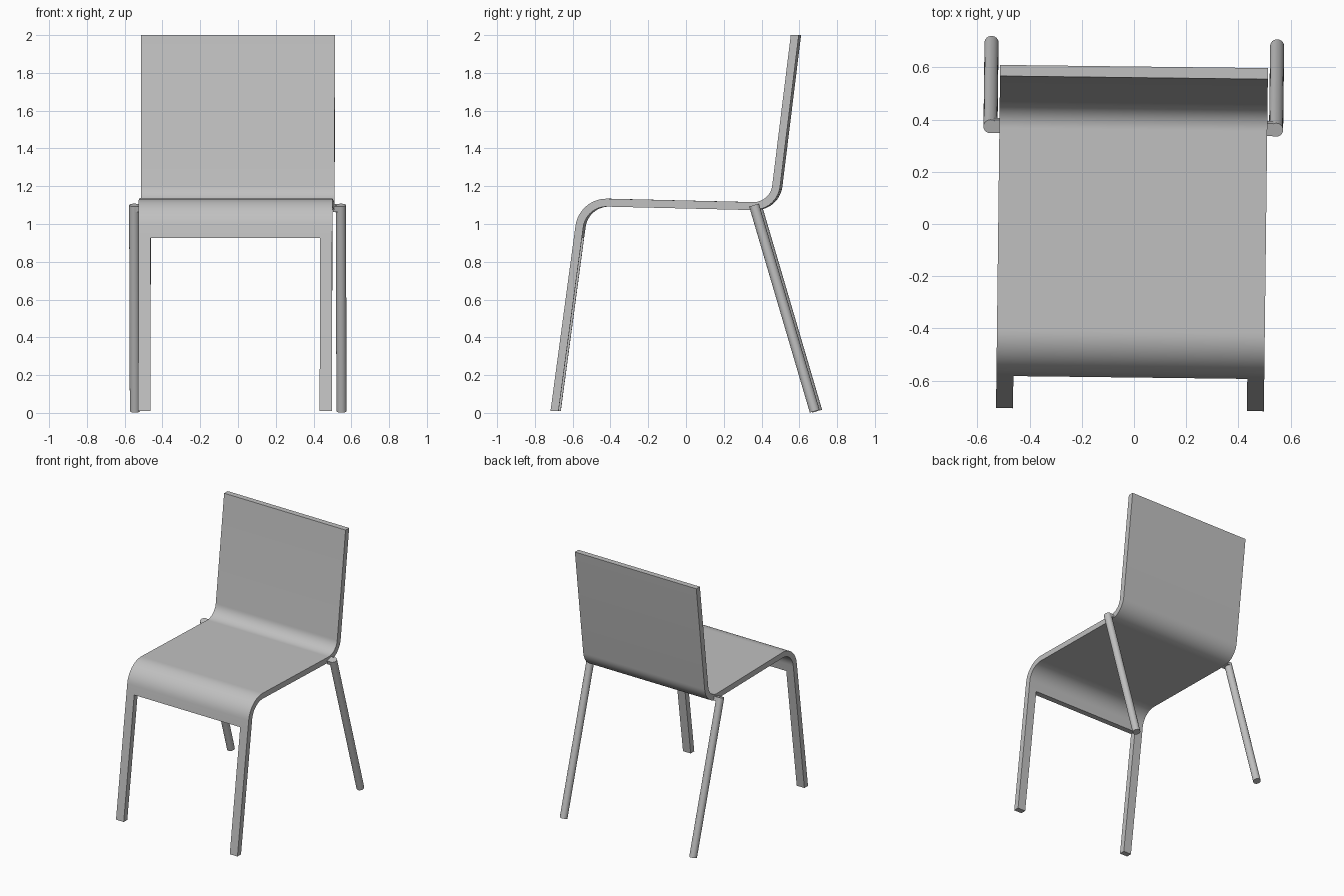
import bpy
import bmesh
import math
from mathutils import Vector, Matrix

cube = bpy.data.objects.get("Cube")
if cube:
    bpy.data.objects.remove(cube, do_unlink=True)

grey = bpy.data.materials.new("plain grey")
grey.use_nodes = True
colour = (0.53, 0.53, 0.53, 1)
grey.diffuse_color = colour
grey.node_tree.nodes["Principled BSDF"].inputs["Base Color"].default_value = colour

# The whole chair is turned very slightly
PLACE = Matrix.Translation((-0.007, 0, 0)) @ Matrix.Rotation(-0.012, 4, "Z")
THICK = 0.042
HALF_WIDTH = 0.513
LEG_WIDTH = 0.065
APRON_Z = 0.925


def finish(bm, name):
    bmesh.ops.recalc_face_normals(bm, faces=bm.faces)
    mesh = bpy.data.meshes.new(name)
    bm.to_mesh(mesh)
    bm.free()
    mesh.materials.append(grey)
    obj = bpy.data.objects.new(name, mesh)
    bpy.context.collection.objects.link(obj)
    obj.matrix_world = PLACE
    bpy.ops.object.select_all(action="DESELECT")
    obj.select_set(True)
    bpy.context.view_layer.objects.active = obj
    bpy.ops.object.shade_smooth_by_angle(angle=math.radians(35))
    return obj


def bend(before, corner, after, reach, steps=14):
    """Circular bend that touches both lines at the given reach from the corner."""
    u, v = (before - corner).normalized(), (after - corner).normalized()
    half = u.angle(v) / 2
    centre = corner + (u + v).normalized() * reach / math.cos(half)
    a, b = corner + u * reach - centre, corner + v * reach - centre
    sweep = a.angle(b)
    return [centre + (a * math.sin(sweep * (1 - i / steps))
                      + b * math.sin(sweep * i / steps)) / math.sin(sweep)
            for i in range(steps + 1)]


# Centre line of the bent sheet as (y, z): front foot, seat, backrest
foot, front = Vector((-0.69, 0.01)), Vector((-0.541, 1.116))
rear, top = Vector((0.47, 1.092)), Vector((0.582, 2.0))
apron = foot.lerp(front, (APRON_Z - foot.y) / (front.y - foot.y))
path = [foot, apron]
path += bend(foot, front, rear, 0.13)
path += bend(front, rear, top, 0.11)
path.append(top)

# Bent sheet with the front legs left standing either side of the opening
columns = [-HALF_WIDTH, LEG_WIDTH - HALF_WIDTH, HALF_WIDTH - LEG_WIDTH, HALF_WIDTH]
bm = bmesh.new()
grid = []
last = len(path) - 1
for i, p in enumerate(path):
    d = (path[min(i + 1, last)] - path[max(i - 1, 0)]).normalized()
    offset = Vector((-d.y, d.x)) * THICK / 2
    if i in (0, 1, last):  # level cuts
        offset = Vector((-THICK / 2 / d.y, 0))
    grid.append([[bm.verts.new((x, *(p + offset * side))) for side in (1, -1)]
                 for x in columns])


def solid(row, col):
    return 0 <= row < last and 0 <= col < 3 and not (row == 0 and col == 1)


for r in range(last):
    for c in range(3):
        if not solid(r, c):
            continue
        a, b, e, f = grid[r][c], grid[r][c + 1], grid[r + 1][c + 1], grid[r + 1][c]
        for side in (0, 1):
            bm.faces.new([v[side] for v in (a, b, e, f)])
        for dr, dc, s, t in ((-1, 0, a, b), (0, 1, b, e), (1, 0, e, f), (0, -1, f, a)):
            if not solid(r + dr, c + dc):
                bm.faces.new((s[0], s[1], t[1], t[0]))
bmesh.ops.delete(bm, geom=[v for v in bm.verts if not v.link_faces], context="VERTS")
finish(bm, "seat_shell")

# Round rear legs, each with a small lug joining it to the seat edge
RADIUS = 0.027
for side, label in ((1, "left"), (-1, "right")):
    start = Vector((side * 0.547, 0.367, 1.1))
    end = Vector((side * 0.547, 0.688, 0.009))
    axis = end - start
    tilt = Matrix.Rotation(math.atan2(axis.y, -axis.z), 4, "X")
    bm = bmesh.new()
    bmesh.ops.create_cone(bm, cap_ends=True, segments=24, radius1=RADIUS, radius2=RADIUS,
                          depth=axis.length,
                          matrix=Matrix.Translation((start + end) / 2) @ tilt)
    finish(bm, f"{label}_rear_leg")

    bm = bmesh.new()
    lug = start + axis.normalized() * 0.0155
    lug.x = side * 0.526
    bmesh.ops.create_cube(bm, size=1, matrix=Matrix.Translation(lug) @ tilt
                          @ Matrix.Diagonal((0.04, RADIUS * 1.9, 0.03, 1)))
    finish(bm, f"{label}_leg_lug")
